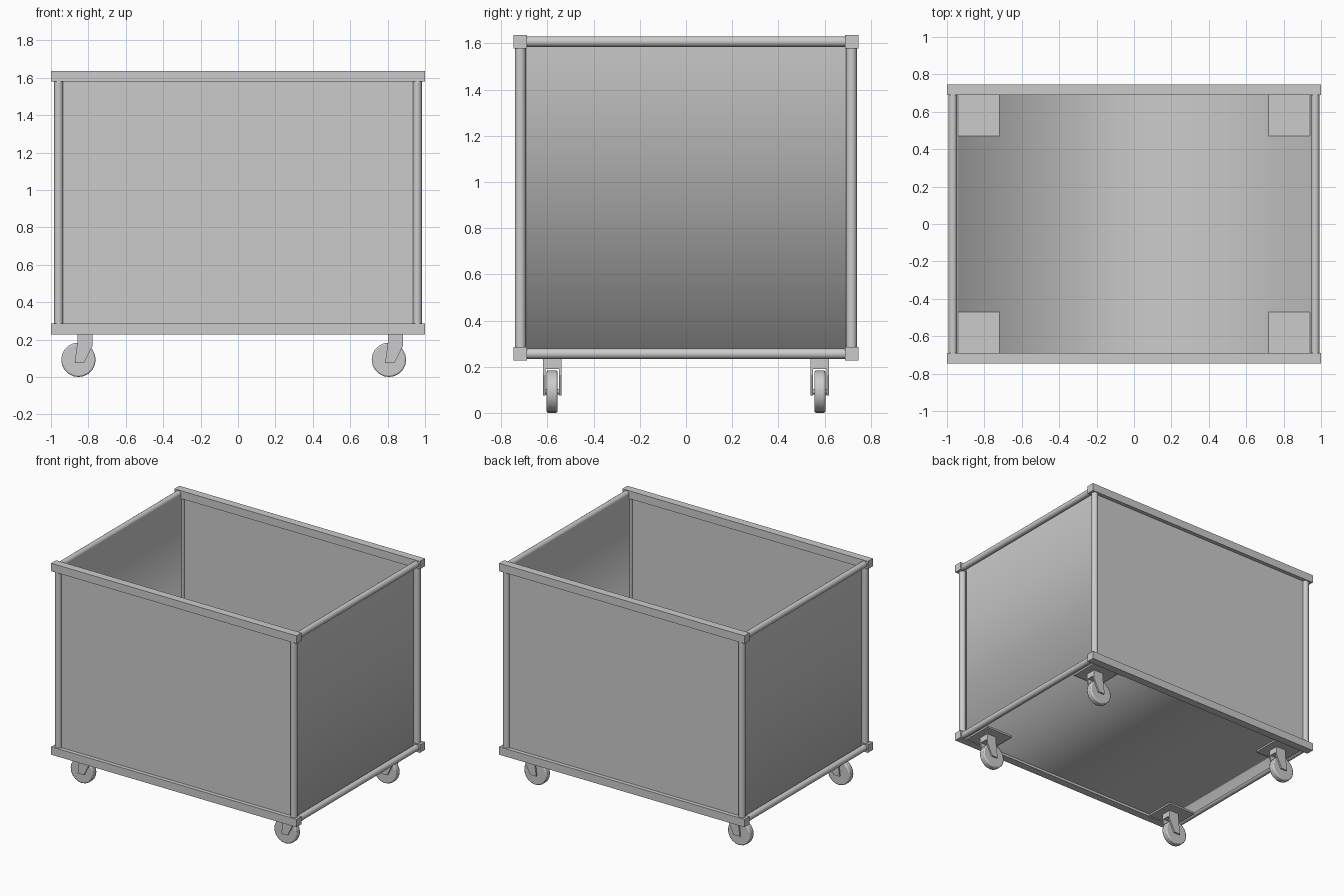
import bpy, bmesh, math
from mathutils import Matrix, Vector

if "Cube" in bpy.data.objects:
    bpy.data.objects.remove(bpy.data.objects["Cube"])


def finish(name, bm, smooth=None):
    bmesh.ops.recalc_face_normals(bm, faces=bm.faces)
    me = bpy.data.meshes.new(name)
    bm.to_mesh(me)
    bm.free()
    ob = bpy.data.objects.new(name, me)
    bpy.context.collection.objects.link(ob)
    if smooth is not None:
        bpy.ops.object.select_all(action='DESELECT')
        ob.select_set(True)
        bpy.context.view_layer.objects.active = ob
        bpy.ops.object.shade_smooth_by_angle(angle=math.radians(smooth))
    return ob


def box(name, center, size):
    bm = bmesh.new()
    bmesh.ops.create_cube(bm, size=1, matrix=Matrix.Translation(center) @ Matrix.Diagonal((*size, 1)))
    return finish(name, bm)


def tube(name, a, b, r, sides=16):
    a, b = Vector(a), Vector(b)
    d = b - a
    m = Matrix.Translation((a + b) / 2) @ d.to_track_quat('Z', 'Y').to_matrix().to_4x4()
    bm = bmesh.new()
    bmesh.ops.create_cone(bm, cap_ends=True, segments=sides, radius1=r, radius2=r, depth=d.length, matrix=m)
    return finish(name, bm, 40)


def prism(name, points, y0, y1):
    # side profile in x/z, extruded along y
    bm = bmesh.new()
    f = bm.faces.new([bm.verts.new((x, y0, z)) for x, z in points])
    r = bmesh.ops.extrude_face_region(bm, geom=[f])
    bmesh.ops.translate(bm, vec=(0, y1 - y0, 0), verts=[v for v in r['geom'] if isinstance(v, bmesh.types.BMVert)])
    return finish(name, bm)


LOW, HIGH = 0.256, 1.608
ENDS = ((-1, "left"), (1, "right"))
SIDES = ((-1, "front"), (1, "back"))

# Frame: square long rails, round end rails and posts
for z, level in ((LOW, "lower"), (HIGH, "upper")):
    for s, side in SIDES:
        box(f"{level}_{side}_rail", (0, s * 0.718, z), (2, 0.058, 0.058))
    for e, end in ENDS:
        tube(f"{level}_{end}_rail", (e * 0.969, -0.70, z), (e * 0.969, 0.70, z), 0.023)
for e, end in ENDS:
    for s, side in SIDES:
        tube(f"{side}_{end}_post", (e * 0.959, s * 0.717, LOW), (e * 0.959, s * 0.717, HIGH), 0.024)

# Front and back panels
for s, side in SIDES:
    box(f"{side}_panel", (0, s * 0.715, (LOW + HIGH) / 2), (1.91, 0.006, HIGH - LOW))

# One bent sheet forms both ends and the floor
bm = bmesh.new()
profile = [(-0.945, HIGH), (-0.945, 0.245), (0.945, 0.245), (0.945, HIGH)]
rows = [[bm.verts.new((x, y, z)) for x, z in profile] for y in (-0.692, 0.692)]
for i in range(3):
    bm.faces.new((rows[0][i], rows[0][i + 1], rows[1][i + 1], rows[1][i]))
finish("bent_sheet", bm, 180)

# Casters, all trailing towards -x
leg = [(0.045, 0.225), (0.045, 0.165), (0.0, 0.075), (-0.05, 0.075), (-0.035, 0.19), (-0.035, 0.225)]
for e, end in ENDS:
    for s, side in SIDES:
        n = f"{side}_{end}_caster"
        cx, cy = e * 0.83 + 0.007, s * 0.58
        box(n + "_plate", (e * 0.83, cy, 0.242), (0.222, 0.22, 0.018))
        box(n + "_crown", (cx + 0.005, cy, 0.213), (0.08, 0.08, 0.044))
        pts = [(cx + x, z) for x, z in leg]
        for k in (-1, 1):
            prism(n + "_fork", pts, cy + k * 0.029, cy + k * 0.040)
        # wheel with rounded rim
        wheel = tube(n + "_wheel", (cx - 0.03, cy - 0.024, 0.092), (cx - 0.03, cy + 0.024, 0.092), 0.092, 20)
        bev = wheel.modifiers.new("rim", 'BEVEL')
        bev.width, bev.segments = 0.008, 2
        bev.limit_method = 'ANGLE'
        bev.angle_limit = math.radians(50)
        tube(n + "_axle", (cx - 0.03, cy - 0.036, 0.092), (cx - 0.03, cy + 0.036, 0.092), 0.012, 10)
